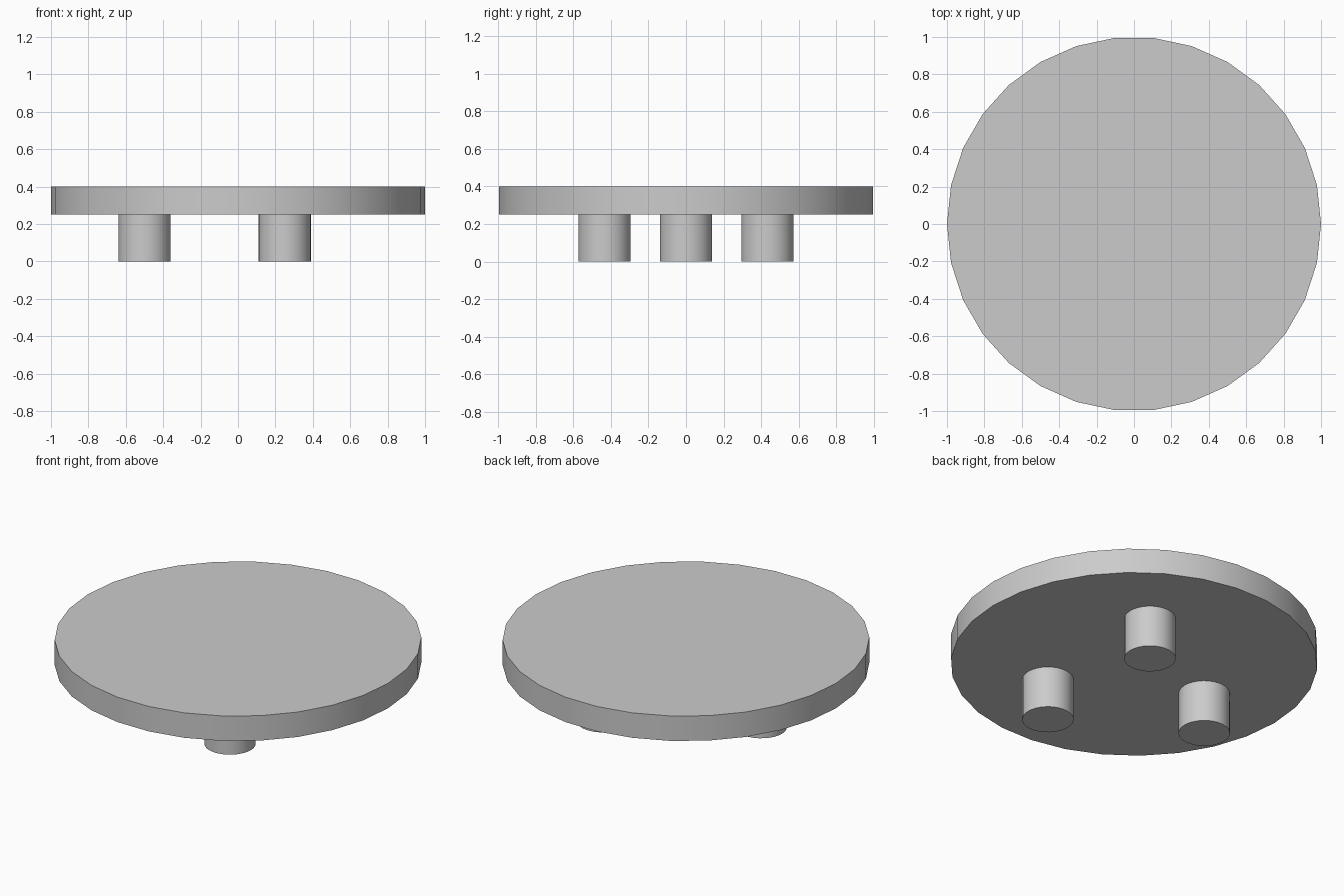
import bpy
import math

if "Cube" in bpy.data.objects:
    bpy.data.objects.remove(bpy.data.objects["Cube"], do_unlink=True)

SIDES = 30
LEG_HEIGHT = 0.25
TOP_THICKNESS = 0.15

grey = bpy.data.materials.new("plain grey")
grey.use_nodes = True
colour = (0.6, 0.6, 0.6, 1)
grey.diffuse_color = colour
grey.node_tree.nodes["Principled BSDF"].inputs["Base Color"].default_value = colour


def cylinder(name, radius, x, y, bottom, height):
    """Upright smooth-sided cylinder with a corner on the +x axis."""
    bpy.ops.mesh.primitive_cylinder_add(
        vertices=SIDES, radius=radius, depth=height,
        location=(x, y, bottom + height / 2), rotation=(0, 0, math.pi / 2))
    obj = bpy.context.object
    obj.name = name
    bpy.ops.object.transform_apply(location=False)
    bpy.ops.object.shade_smooth_by_angle(angle=math.radians(30))
    obj.data.materials.append(grey)


# Round top
cylinder("table_top", 1, 0, 0, LEG_HEIGHT, TOP_THICKNESS)

# Three stubby legs evenly spaced on a circle
for name, degrees in (("back_left_leg", 60), ("right_leg", 180), ("front_left_leg", 300)):
    a = math.radians(degrees)
    cylinder(name, 0.14, 0.5 * math.cos(a), 0.5 * math.sin(a), 0, LEG_HEIGHT)
